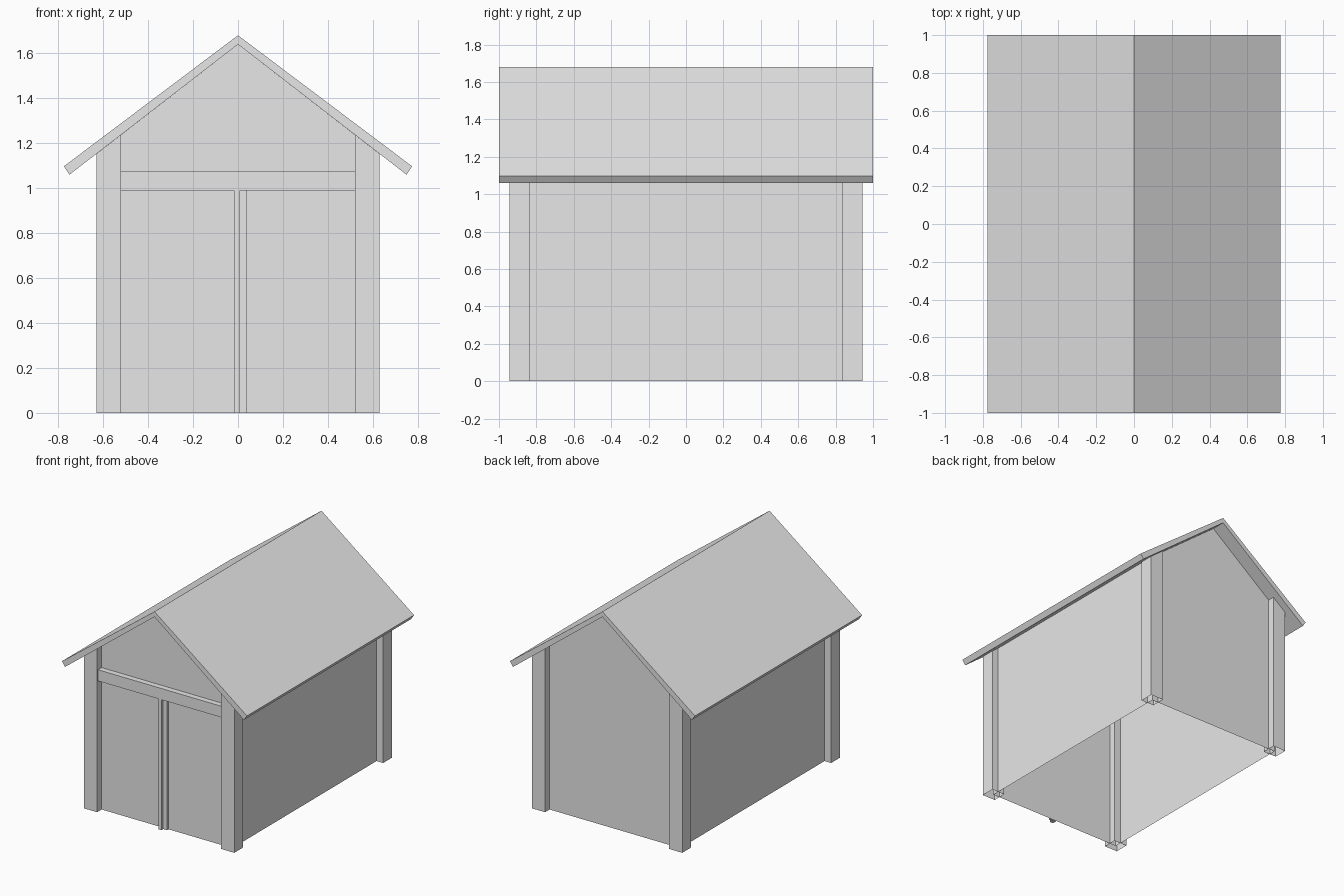
import bpy
import bmesh

cube = bpy.data.objects.get("Cube")
if cube:
    bpy.data.objects.remove(cube, do_unlink=True)

grey = bpy.data.materials.new("plain grey")
grey.use_nodes = True
grey.diffuse_color = (0.8, 0.8, 0.8, 1)
grey.node_tree.nodes["Principled BSDF"].inputs["Base Color"].default_value = (0.8, 0.8, 0.8, 1)

# Main dimensions
RIDGE, SLOPE = 1.64, 0.774         # underside of the roof
WALL_X, WALL_Y = 0.575, 0.89
POST_X, POST_Y = (0.52, 0.63), (0.837, 0.944)


def under_roof(x):
    return RIDGE - SLOPE * abs(x)


def finish(bm, name):
    bmesh.ops.recalc_face_normals(bm, faces=bm.faces)
    mesh = bpy.data.meshes.new(name)
    bm.to_mesh(mesh)
    bm.free()
    mesh.materials.append(grey)
    obj = bpy.data.objects.new(name, mesh)
    bpy.context.collection.objects.link(obj)
    return obj


def extrude_profile(name, profile, y0, y1, skip=(), caps=True):
    """Sweep an (x, z) outline along y, leaving out the listed sides."""
    bm = bmesh.new()
    front = [bm.verts.new((x, y0, z)) for x, z in profile]
    back = [bm.verts.new((x, y1, z)) for x, z in profile]
    n = len(profile)
    for i in range(n):
        if i not in skip:
            j = (i + 1) % n
            bm.faces.new((front[i], front[j], back[j], back[i]))
    if caps:
        bm.faces.new(front)
        bm.faces.new(back)
    return finish(bm, name)


def box(name, x, y, z):
    return extrude_profile(name, [(x[0], z[0]), (x[1], z[0]), (x[1], z[1]), (x[0], z[1])], *y)


# Gabled walls: a thin shell open at the floor and under the roof
eave = under_roof(WALL_X)
extrude_profile("walls",
                [(-WALL_X, 0), (WALL_X, 0), (WALL_X, eave), (0, RIDGE), (-WALL_X, eave)],
                -WALL_Y, WALL_Y, skip=(0, 2, 3))

# Hollow corner posts, cut to the roof slope
for x_name, sx in (("left", 1), ("right", -1)):
    for y_name, sy in (("front", -1), ("back", 1)):
        a, b = (sx * x for x in POST_X)
        extrude_profile(f"{y_name}_{x_name}_post",
                        [(a, 0), (b, 0), (b, under_roof(b)), (a, under_roof(a))],
                        sy * POST_Y[0], sy * POST_Y[1], skip=(0, 2))

# Pitched roof slab
extrude_profile("roof",
                [(-0.775, 1.097), (-0.75, 1.06), (0, RIDGE), (0.75, 1.06), (0.775, 1.097), (0, 1.68)],
                -1, 1)

# Lintel and the two strips where the doors meet
box("door_lintel", (-POST_X[0], POST_X[0]), (-0.933, -WALL_Y), (0.99, 1.075))
box("door_strip_outer", (-0.017, 0.009), (-0.93, -WALL_Y), (0, 0.99))
box("door_strip_inner", (0.009, 0.04), (-0.908, -WALL_Y), (0, 0.99))
